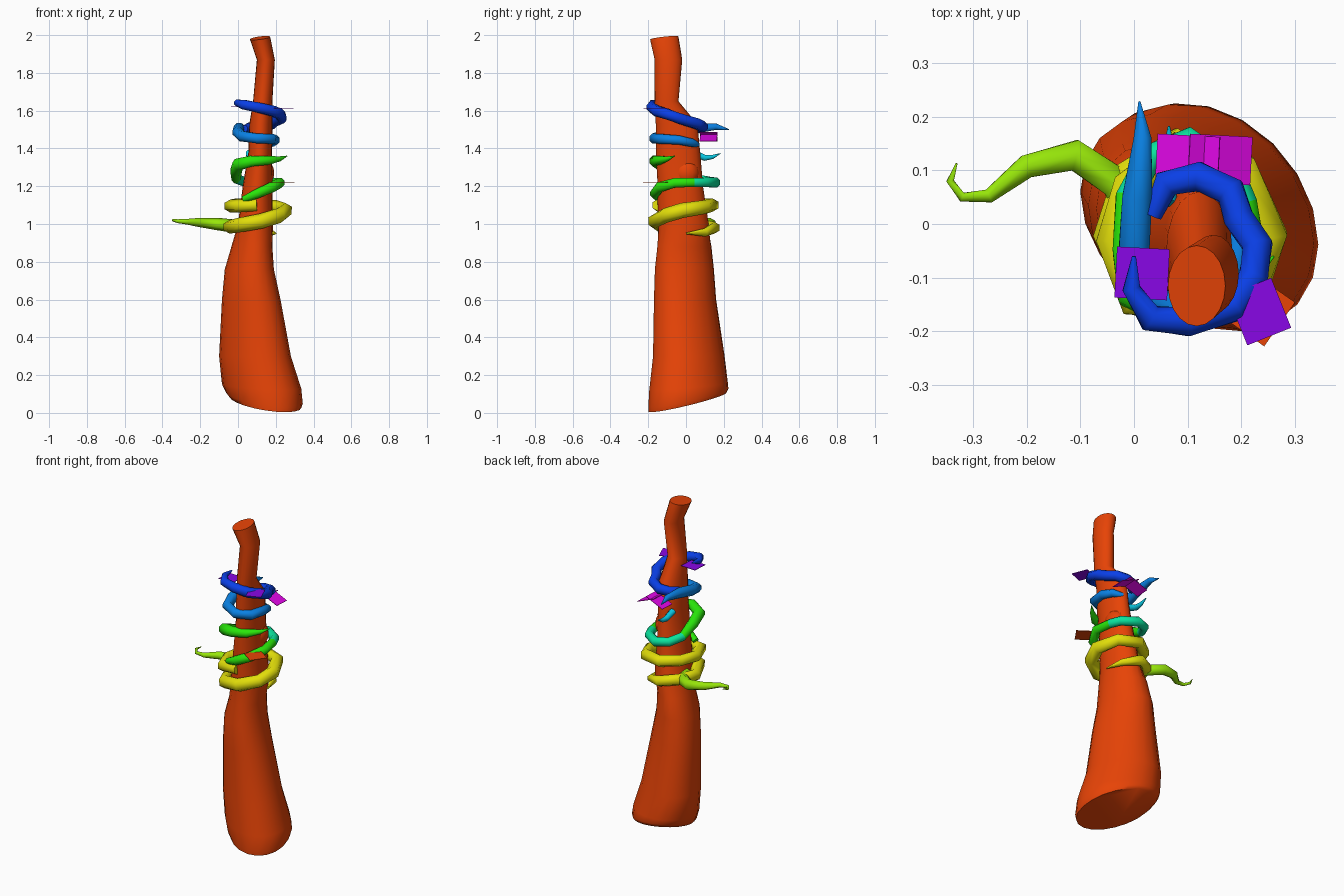
import bpy, bmesh, math
from mathutils import Vector, Matrix

old = bpy.data.objects.get("Cube")
if old:
    bpy.data.objects.remove(old, do_unlink=True)


def material(name, *rgb):
    m = bpy.data.materials.new(name)
    m.use_nodes = True
    m.diffuse_color = (*rgb, 1)
    m.node_tree.nodes["Principled BSDF"].inputs["Base Color"].default_value = (*rgb, 1)
    return m


orange = material("burnt orange", .82, .058, .002)
yellow = material("olive yellow", .77, .74, .003)
lime = material("lime", .31, .79, .003)
green = material("green", .022, .79, .003)
teal = material("teal", .003, .77, .34)
cyan = material("cyan", .003, .58, .77)
azure = material("azure", .003, .22, .77)
blue = material("royal blue", .003, .05, .8)
purple = material("purple", .25, .002, .79)
magenta = material("magenta", .74, .002, .79)


def finish(name, bm, mats, angle):
    bmesh.ops.recalc_face_normals(bm, faces=bm.faces)
    mesh = bpy.data.meshes.new(name)
    bm.to_mesh(mesh)
    bm.free()
    for m in mats:
        mesh.materials.append(m)
    ob = bpy.data.objects.new(name, mesh)
    bpy.context.collection.objects.link(ob)
    bpy.ops.object.select_all(action='DESELECT')
    ob.select_set(True)
    bpy.context.view_layer.objects.active = ob
    bpy.ops.object.shade_smooth_by_angle(angle=math.radians(angle))
    return ob


def loft(name, rings, mats, angle, pick=lambda i: 0):
    """Skin a list of equal-length rings; pick gives the material per span."""
    bm = bmesh.new()
    loops = [[bm.verts.new(p) for p in r] for r in rings]
    n = len(loops[0])
    for i, (a, b) in enumerate(zip(loops, loops[1:])):
        for k in range(n):
            f = bm.faces.new((a[k], a[(k + 1) % n], b[(k + 1) % n], b[k]))
            f.material_index = pick(i)
    bm.faces.new(loops[0]).material_index = pick(0)
    bm.faces.new(loops[-1]).material_index = pick(len(loops) - 2)
    return finish(name, bm, mats, angle)


def vine(name, path, mats, pick=lambda i: 0, sides=8):
    """Sweep a rounded tube along points of (x, y, z, radius)."""
    pts = [Vector(p[:3]) for p in path]
    rings = []
    for i, p in enumerate(pts):
        t = (pts[min(i + 1, len(pts) - 1)] - pts[max(i - 1, 0)]).normalized()
        side = t.cross(Vector((0, 0, 1))).normalized()
        up = side.cross(t)
        turn = [math.tau * (k + .5) / sides for k in range(sides)]
        rings.append([p + path[i][3] * (side * math.cos(a) + up * math.sin(a)) for a in turn])
    return loft(name, rings, mats, 65, pick)


def leaf(name, mat, centre, size, spin=0, tilt=0):
    bm = bmesh.new()
    bmesh.ops.create_cube(bm, size=1, matrix=Matrix.Translation(centre)
                          @ Matrix.Rotation(math.radians(spin), 4, 'Z')
                          @ Matrix.Rotation(math.radians(tilt), 4, 'Y')
                          @ Matrix.Diagonal((*size, .003, 1)))
    return finish(name, bm, [mat], 20)


# Trunk: z, x extent, y extent, slope of the ring along x and y
sections = [
    (.057, -.045, .335, -.198, .215, -.1, .22),
    (.08, -.065, .343, -.2, .225, -.1, .2),
    (.14, -.085, .335, -.195, .222, -.04, .08),
    (.3, -.1, .28, -.175, .205, 0, 0),
    (.6, -.085, .225, -.17, .16, 0, 0),
    (.76, -.07, .19, -.165, .148, 0, 0),
    (.88, -.035, .182, -.152, .135, 0, 0),
    (1.0, .0, .185, -.15, .12, 0, 0),
    (1.2, .025, .182, -.15, .09, 0, 0),
    (1.38, .055, .18, -.16, .075, 0, 0),
    (1.53, .06, .183, -.16, .06, 0, 0),
    (1.65, .08, .182, -.166, -.04, 0, 0),
    (1.87, .1, .195, -.166, -.02, 0, 0),
    (1.985, .063, .17, -.19, -.04, .13, .11),
]
rings = []
for z, x0, x1, y0, y1, sx, sy in sections:
    ring = []
    skew = .24 if z < .9 else 0
    for k in range(20):
        a = math.tau * k / 20
        dx, dy = (x1 - x0) / 2 * math.cos(a), (y1 - y0) / 2 * math.sin(a - skew)
        ring.append(((x0 + x1) / 2 + dx, (y0 + y1) / 2 + dy, z + sx * dx + sy * dy))
    rings.append(ring)
loft("trunk", rings, [orange], 60)

# Knot swelling on the side of the trunk
bm = bmesh.new()
bmesh.ops.create_uvsphere(bm, u_segments=12, v_segments=8, radius=1,
                          matrix=Matrix.Translation((.14, .0, 1.27))
                          @ Matrix.Diagonal((.052, .07, .07, 1)))
finish("trunk_knot", bm, [orange], 60)

# Lowest vine, one and a half turns, with its trailing tendril
vine("yellow_vine", [
    (.2, .0, .95, .004), (.17, .1, .955, .022), (.08, .15, .98, .032),
    (-.01, .09, .99, .035), (-.045, -.02, .985, .036), (.01, -.14, .995, .039),
    (.12, -.165, 1.015, .04), (.22, -.11, 1.045, .04), (.25, -.02, 1.072, .04),
    (.2, .1, 1.09, .037), (.08, .14, 1.1, .036), (-.01, .07, 1.1, .035),
    (-.04, -.03, 1.095, .035), (.0, -.145, 1.095, .034), (.1, -.15, 1.1, .031),
], [yellow], sides=6)
vine("lime_tendril", [
    (.0, -.01, .99, .03), (-.03, .075, .99, .035), (-.11, .128, 1.0, .033),
    (-.2, .107, 1.008, .025), (-.27, .052, 1.012, .015), (-.32, .05, 1.015, .01),
    (-.342, .08, 1.02, .008), (-.33, .113, 1.025, .002),
], [lime], sides=6)

# Middle vine, turning teal behind the trunk
vine("green_vine", [
    (.03, -.14, 1.13, .018), (.1, -.165, 1.16, .027), (.18, -.14, 1.195, .028),
    (.222, -.06, 1.218, .027), (.205, .04, 1.22, .026), (.18, .1, 1.22, .027),
    (.1, .155, 1.22, .028), (.03, .125, 1.225, .026), (-.01, .05, 1.24, .026),
    (-.01, -.05, 1.28, .032), (.0, -.13, 1.315, .034), (.07, -.165, 1.333, .031),
    (.16, -.145, 1.337, .025), (.22, -.1, 1.345, .014), (.26, -.06, 1.36, .002),
], [green, teal], lambda i: int(4 <= i <= 7))

# Small thorn at the back
vine("cyan_thorn", [
    (.06, .04, 1.375, .02), (.065, .1, 1.35, .017), (.065, .14, 1.355, .012),
    (.065, .182, 1.373, .002),
], [cyan])

# Upper vine ending in a long thorn
vine("azure_vine", [
    (.01, .228, 1.5, .002), (.016, .16, 1.515, .018), (.006, .05, 1.507, .03),
    (.0, -.05, 1.485, .031), (.02, -.13, 1.465, .03), (.1, -.168, 1.453, .028),
    (.18, -.13, 1.45, .028), (.197, -.04, 1.445, .026), (.18, .03, 1.43, .023),
    (.13, .06, 1.42, .014),
], [azure])

# Topmost vine, dipping towards the back
vine("blue_vine", [
    (.0, -.06, 1.65, .004), (-.005, -.12, 1.642, .018), (.03, -.175, 1.632, .027),
    (.1, -.182, 1.618, .029), (.185, -.155, 1.598, .03), (.222, -.1, 1.582, .03),
    (.23, -.04, 1.56, .03), (.195, .01, 1.545, .03), (.18, .06, 1.53, .03),
    (.12, .088, 1.515, .03), (.06, .075, 1.51, .028), (.035, .015, 1.505, .018),
], [blue])

# Thin square leaves
leaf("purple_leaf_right", purple, (.015, -.092, 1.62), (.098, .095), -3)
leaf("purple_leaf_left", purple, (.233, -.163, 1.612), (.088, .1), 22)
leaf("orange_leaf", orange, (.23, -.158, 1.222), (.1, .1), -35)
for side, x in ((-1, .1), (1, .16)):
    leaf("magenta_leaf", magenta, (x, .12, 1.462), (.125, .09), -3, side * 22)
